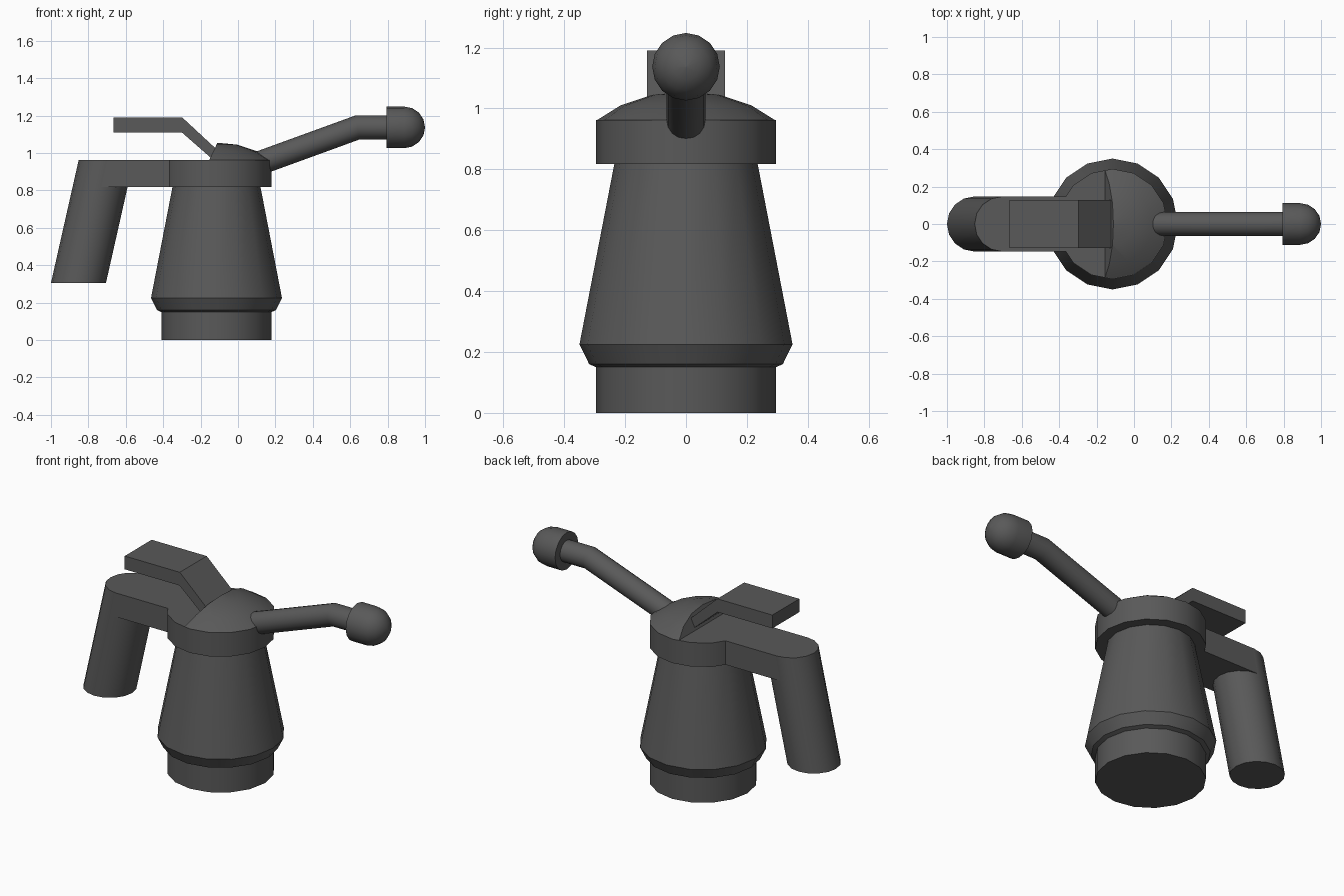
import bpy, bmesh, math
from mathutils import Vector

if "Cube" in bpy.data.objects:
    bpy.data.objects.remove(bpy.data.objects["Cube"])

SIDES = 16
CX = -0.115          # axis of the pot
dark = bpy.data.materials.new("dark_grey")
dark.diffuse_color = (0.1, 0.1, 0.1, 1)
dark.use_nodes = True
dark.node_tree.nodes["Principled BSDF"].inputs["Base Color"].default_value = dark.diffuse_color


def ring(center, u, v, r):
    c, u, v = Vector(center), Vector(u), Vector(v)
    angles = [2 * math.pi * i / SIDES for i in range(SIDES)]
    return [c + u * r * math.cos(a) + v * r * math.sin(a) for a in angles]


def loft(name, sections, cut=None):
    """Skin a row of equal sections and cap both ends; optionally slice by a plane."""
    bm = bmesh.new()
    rows = [[bm.verts.new(p) for p in s] for s in sections]
    n = len(rows[0])
    for a, b in zip(rows, rows[1:]):
        for i in range(n):
            j = (i + 1) % n
            bm.faces.new((a[i], a[j], b[j], b[i]))
    bm.faces.new(rows[0][::-1])
    bm.faces.new(rows[-1])
    bmesh.ops.remove_doubles(bm, verts=bm.verts[:], dist=1e-4)
    if cut:
        res = bmesh.ops.bisect_plane(bm, geom=bm.verts[:] + bm.edges[:] + bm.faces[:],
                                     plane_co=cut[0], plane_no=cut[1], clear_inner=True)
        edges = [e for e in res["geom_cut"] if isinstance(e, bmesh.types.BMEdge)]
        bmesh.ops.holes_fill(bm, edges=edges, sides=0)
    bmesh.ops.recalc_face_normals(bm, faces=bm.faces[:])
    mesh = bpy.data.meshes.new(name)
    bm.to_mesh(mesh)
    bm.free()
    mesh.materials.append(dark)
    obj = bpy.data.objects.new(name, mesh)
    bpy.context.collection.objects.link(obj)
    bpy.ops.object.select_all(action='DESELECT')
    obj.select_set(True)
    bpy.context.view_layer.objects.active = obj
    bpy.ops.object.shade_smooth_by_angle(angle=math.radians(28))
    return obj


X, Y, Z = (1, 0, 0), (0, 1, 0), (0, 0, 1)


def turned(name, profile, cut=None):
    return loft(name, [ring((CX, 0, z), X, Y, r) for r, z in profile], cut)


def extruded(name, profile, half):
    return loft(name, [[Vector((x, y, z)) for x, z in profile] for y in (-half, half)])


# Pot: foot, flared tapering body and collar
turned("pot_body", [(0.295, 0), (0.295, 0.15), (0.318, 0.16), (0.35, 0.225),
                    (0.235, 0.82)])
turned("collar", [(0.295, 0.818), (0.295, 0.962)])

# Domed lid, sliced at the back by a leaning plane
turned("lid", [(0.295, 0.96), (0.215, 1.01), (0.11, 1.045), (0.001, 1.055)],
       cut=((-0.155, 0, 0.96), (0.095, 0, -0.045)))

# Thumb lever
extruded("lever", [(-0.665, 1.19), (-0.298, 1.19), (-0.12, 1.025), (-0.14, 0.97),
                   (-0.3, 1.11), (-0.665, 1.11)], 0.128)

# Handle: bar from the collar and slanted grip
extruded("handle_bar", [(-0.705, 0.962), (-0.25, 0.962), (-0.25, 0.818), (-0.738, 0.818)], 0.146)
loft("handle_grip", [ring((-0.853, 0, 0.305), X, Y, 0.147),
                     ring((-0.705, 0, 0.962), X, Y, 0.147)])


# Bent spout
def tilt(deg, scale=1.0):
    a = math.radians(deg)
    return (-math.sin(a) * scale, 0, math.cos(a) * scale)


loft("spout", [ring((0.06, 0, 0.926), Y, tilt(20), 0.064),
               ring((0.64, 0, 1.137), Y, tilt(10, 1.015), 0.064),
               ring((0.85, 0, 1.137), Y, Z, 0.064)])

# Round-ended nozzle
R = 0.111
arc = [math.radians(a) for a in (0, 22.5, 45, 67.5, 89.9)]
loft("nozzle", [ring((0.795, 0, 1.137), Y, Z, R)] +
     [ring((1.0 - R + R * math.sin(a), 0, 1.137), Y, Z, R * math.cos(a)) for a in arc])
